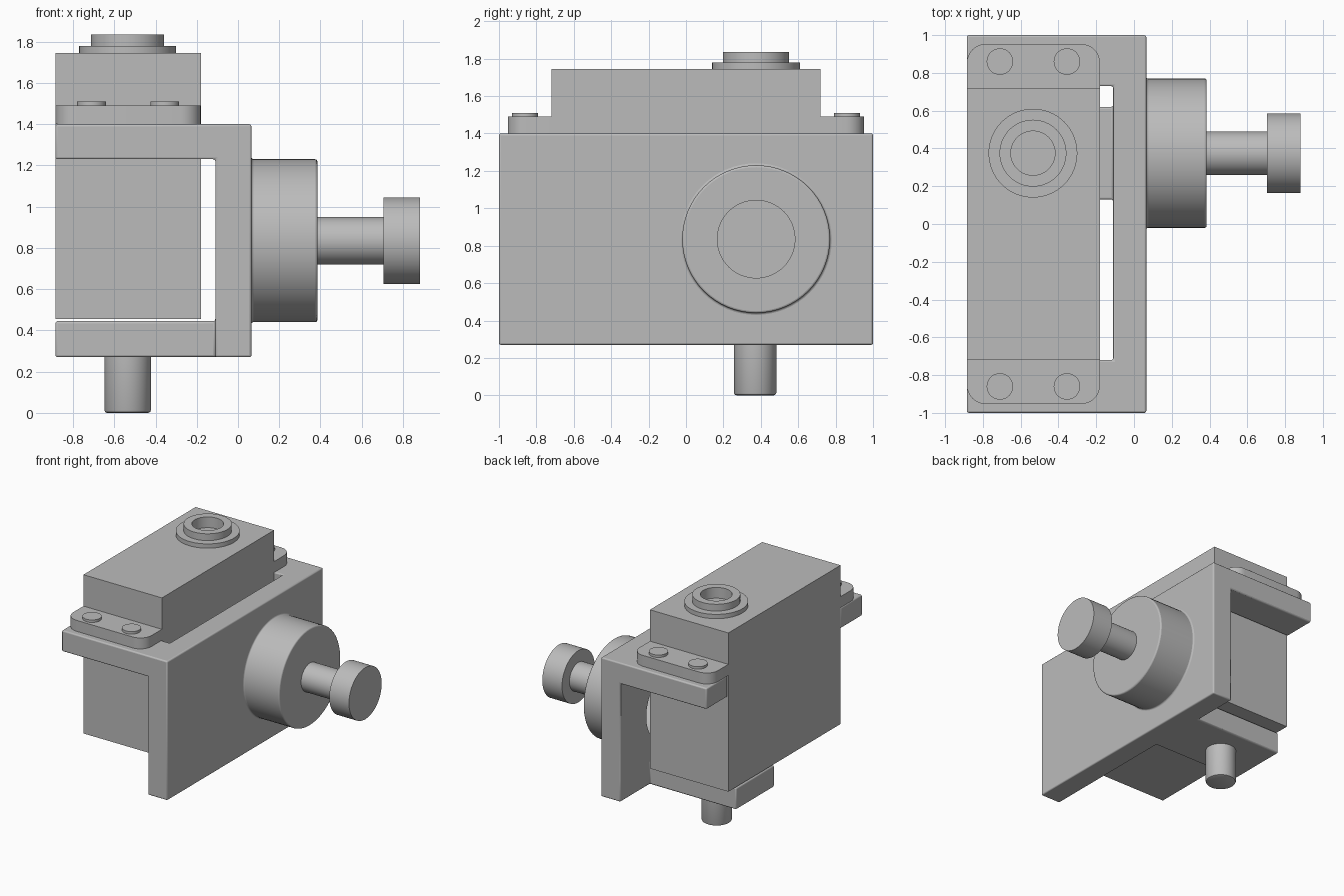
import bpy, bmesh, math
from mathutils import Matrix

old = bpy.data.objects.get("Cube")
if old:
    bpy.data.objects.remove(old, do_unlink=True)

grey = bpy.data.materials.new("plain_grey")
grey.use_nodes = True
GREY = (0.5, 0.5, 0.5, 1)
grey.diffuse_color = GREY
grey.node_tree.nodes["Principled BSDF"].inputs["Base Color"].default_value = GREY


def finish(name, bm):
    bmesh.ops.recalc_face_normals(bm, faces=bm.faces)
    mesh = bpy.data.meshes.new(name)
    bm.to_mesh(mesh)
    bm.free()
    obj = bpy.data.objects.new(name, mesh)
    bpy.context.collection.objects.link(obj)
    mesh.materials.append(grey)
    return obj


def activate(obj):
    bpy.ops.object.select_all(action='DESELECT')
    obj.select_set(True)
    bpy.context.view_layer.objects.active = obj


def smooth(obj):
    activate(obj)
    bpy.ops.object.shade_smooth_by_angle(angle=math.radians(35))


def box(name, xs, ys, zs, corner=0):
    bm = bmesh.new()
    bmesh.ops.create_cube(bm, size=1)
    for v in bm.verts:
        v.co = [r[0] if c < 0 else r[1] for r, c in zip((xs, ys, zs), v.co)]
    if corner:
        upright = [e for e in bm.edges
                   if abs(e.verts[0].co.z - e.verts[1].co.z) > 0.01]
        bmesh.ops.bevel(bm, geom=upright, offset=corner, segments=8,
                        profile=0.5, affect='EDGES')
    return finish(name, bm)


def lathe(name, profile, centre, axis='Z', steps=64):
    """Spin (radius, height) points around an axis through centre."""
    bm = bmesh.new()
    verts = [bm.verts.new((r, 0, h)) for r, h in profile]
    edges = [bm.edges.new(p) for p in zip(verts, verts[1:])]
    bmesh.ops.spin(bm, geom=verts + edges, cent=(0, 0, 0), axis=(0, 0, 1),
                   angle=math.tau, steps=steps)
    bmesh.ops.remove_doubles(bm, verts=bm.verts, dist=1e-4)
    if axis == 'X':
        bm.transform(Matrix.Rotation(math.pi / 2, 4, 'Y'))
    bm.transform(Matrix.Translation(centre))
    return finish(name, bm)


def apply_boolean(obj, tool, operation):
    mod = obj.modifiers.new("cut", 'BOOLEAN')
    mod.operation, mod.object, mod.solver = operation, tool, 'EXACT'
    activate(obj)
    bpy.ops.object.modifier_apply(modifier=mod.name)
    bpy.data.objects.remove(tool, do_unlink=True)


LEFT, RIGHT, INNER, OUTER = -0.885, -0.18, -0.11, 0.065
AXLE_Y, AXLE_Z, POST_X = 0.375, 0.835, -0.535

# Bracket: side wall, two top lugs and a lower arm, carved from one block
bracket = box("bracket", (LEFT, OUTER), (-1, 1), (0.27, 1.4))
for ys, zs in (((-2, 2), (0.445, 1.23)),       # space between the arms
               ((-0.72, 0.73), (1, 2)),        # opening in the top
               ((-2, 0.13), (0, 0.6)),         # lower arm, front side
               ((0.62, 2), (0, 0.6))):         # lower arm, back side
    apply_boolean(bracket, box("cutter", (-2, INNER), ys, zs), 'DIFFERENCE')

# Round hub on the wall, bored from inside
hub = lathe("hub", [(0, 0), (0.395, 0), (0.395, 0.385), (0, 0.385)],
            (0, AXLE_Y, AXLE_Z), 'X')
apply_boolean(bracket, hub, 'UNION')
bore = lathe("bore", [(0, -0.15), (0.285, -0.15), (0.285, 0.25), (0, 0.25)],
             (0, AXLE_Y, AXLE_Z), 'X')
apply_boolean(bracket, bore, 'DIFFERENCE')
edge = bracket.modifiers.new("soft_edges", 'BEVEL')
edge.width, edge.segments, edge.limit_method = 0.012, 3, 'ANGLE'
edge.angle_limit = math.radians(35)
smooth(bracket)

# Output shaft with its head
smooth(lathe("output_shaft", [(0, 0.37), (0.115, 0.37), (0.115, 0.705),
                              (0.21, 0.705), (0.21, 0.882), (0, 0.882)],
             (0, AXLE_Y, AXLE_Z), 'X'))

# Pivot post under the lower arm
smooth(lathe("pivot_post", [(0, 0), (0.1, 0), (0.109, 0.004), (0.113, 0.013),
                            (0.113, 0.3), (0, 0.3)], (POST_X, 0.37, 0)))

# Motor case with mounting flange and screws
box("motor_case", (LEFT, RIGHT), (-0.72, 0.72), (0.455, 1.745))
for side, end in ((-1, "front"), (1, "back")):
    inner, outer = side * 0.5, side * 0.953
    flange = box(end + "_flange", (LEFT, RIGHT), sorted((inner, outer)),
                 (1.401, 1.49), corner=0.1)
    smooth(flange)
    for x, hand in ((-0.71, "right"), (-0.355, "left")):
        smooth(lathe(f"{end}_{hand}_screw",
                     [(0, 0), (0.07, 0), (0.07, 0.032), (0, 0.032)],
                     (x, side * 0.86, 1.478), steps=40))

# Stepped collar with an open socket on top of the case
smooth(lathe("collar", [(0, -0.01), (0.235, -0.01), (0.235, 0.035),
                        (0.177, 0.035), (0.177, 0.09), (0.117, 0.09),
                        (0.117, 0.003), (0, 0.003)],
             (POST_X, AXLE_Y, 1.745)))
